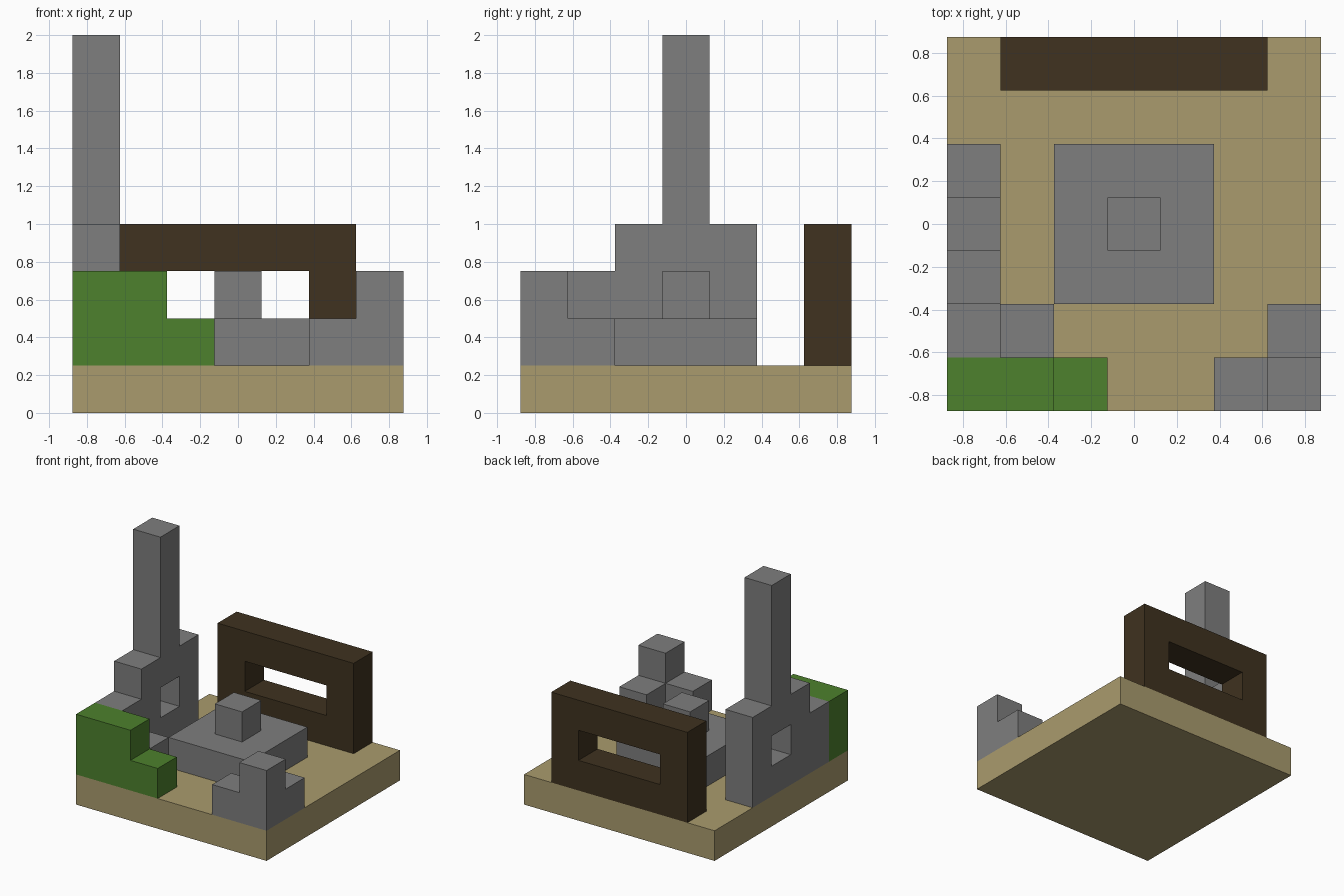
import bpy
import bmesh
from mathutils import Vector

UNIT = 0.25
ORIGIN = Vector((-0.875, -0.875, 0))

cube = bpy.data.objects.get("Cube")
if cube:
    bpy.data.objects.remove(cube, do_unlink=True)


def material(name, rgb):
    mat = bpy.data.materials.new(name)
    mat.use_nodes = True
    color = (*rgb, 1)
    mat.diffuse_color = color
    mat.node_tree.nodes["Principled BSDF"].inputs["Base Color"].default_value = color
    return mat


stone = material("grey stone", (0.21, 0.21, 0.21))
sand = material("sand", (0.40, 0.33, 0.155))
wood = material("dark wood", (0.05, 0.032, 0.014))
leaf = material("leaf green", (0.074, 0.22, 0.026))


def block(x, y, z):
    """Set of grid cells filling the half-open ranges x, y and z."""
    return {(i, j, k) for i in range(*x) for j in range(*y) for k in range(*z)}


def build(name, cells, mat):
    """Skin a set of grid cells with only its outer faces, flats merged."""
    bm = bmesh.new()
    for cell in cells:
        center = Vector(cell) + Vector((0.5, 0.5, 0.5))
        for axis in range(3):
            for sign in (-1, 1):
                n = Vector((0, 0, 0))
                n[axis] = sign
                if tuple(int(c) for c in Vector(cell) + n) in cells:
                    continue
                u = Vector((0, 0, 0))
                u[(axis + 1) % 3] = 0.5
                v = n.cross(u)
                corners = (-u - v, u - v, u + v, v - u)
                bm.faces.new([bm.verts.new(ORIGIN + (center + n / 2 + c) * UNIT)
                              for c in corners])
    bmesh.ops.remove_doubles(bm, verts=bm.verts, dist=0.001)
    bmesh.ops.dissolve_limit(bm, angle_limit=0.01, verts=bm.verts, edges=bm.edges)
    mesh = bpy.data.meshes.new(name)
    bm.to_mesh(mesh)
    bm.free()
    mesh.materials.append(mat)
    obj = bpy.data.objects.new(name, mesh)
    bpy.context.collection.objects.link(obj)


# Ground slab
build("base", block((0, 7), (0, 7), (0, 1)), sand)

# Wooden frame at the back with a wide window
build("back_frame",
      block((1, 6), (6, 7), (1, 4)) - block((2, 5), (6, 7), (2, 3)), wood)

# Left wall with a window, a tall tower and a stepped front end
build("tower_wall",
      block((0, 1), (2, 5), (1, 4)) - block((0, 1), (3, 4), (2, 3))
      | block((0, 1), (3, 4), (4, 8))
      | block((0, 1), (1, 2), (1, 3))
      | block((1, 2), (1, 2), (1, 2)), stone)

# Green stepped hedge at the front left of the picture plane
build("hedge",
      block((0, 2), (0, 1), (1, 3)) | block((2, 3), (0, 1), (1, 2)), leaf)

# Central plinth
build("plinth",
      block((2, 5), (2, 5), (1, 2)) | block((3, 4), (3, 4), (2, 3)), stone)

# Low corner ruin
build("corner_ruin",
      block((6, 7), (0, 1), (1, 3))
      | block((5, 6), (0, 1), (1, 2))
      | block((6, 7), (1, 2), (1, 2)), stone)
